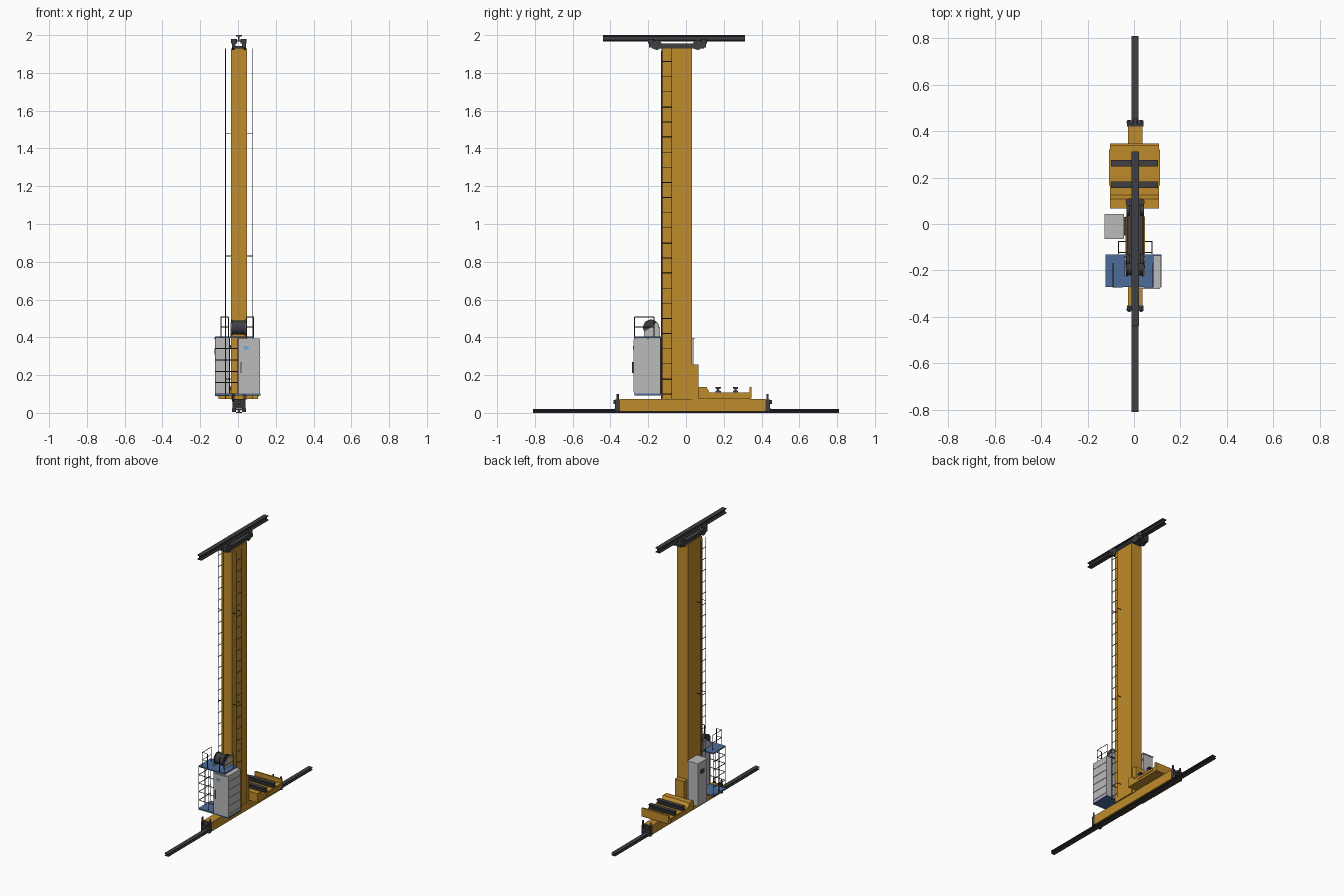
import bpy, bmesh
from math import pi, sin, cos
from mathutils import Vector, Matrix

if "Cube" in bpy.data.objects:
    bpy.data.objects.remove(bpy.data.objects["Cube"])


def material(name, rgb):
    m = bpy.data.materials.new(name)
    m.diffuse_color = (*rgb, 1)
    m.use_nodes = True
    m.node_tree.nodes["Principled BSDF"].inputs["Base Color"].default_value = m.diffuse_color
    return m


ORANGE = material("orange_paint", (0.52, 0.26, 0.025))
DARK = material("dark_steel", (0.05, 0.05, 0.055))
BLUE = material("blue_paint", (0.075, 0.15, 0.32))
GREY = material("light_grey", (0.5, 0.5, 0.5))
SCREEN = material("screen_blue", (0.15, 0.4, 0.7))


def finish(name, bm, mat, smooth=False):
    bmesh.ops.recalc_face_normals(bm, faces=bm.faces[:])
    me = bpy.data.meshes.new(name)
    bm.to_mesh(me)
    bm.free()
    if smooth:
        me.shade_smooth()
        me.set_sharp_from_angle(angle=pi / 5)
    me.materials.append(mat)
    ob = bpy.data.objects.new(name, me)
    bpy.context.collection.objects.link(ob)
    return ob


def boxes(name, spans, mat):
    bm = bmesh.new()
    for x0, x1, y0, y1, z0, z1 in spans:
        m = Matrix.Translation(((x0 + x1) / 2, (y0 + y1) / 2, (z0 + z1) / 2))
        bmesh.ops.create_cube(bm, size=1, matrix=m @ Matrix.Diagonal((x1 - x0, y1 - y0, z1 - z0, 1)))
    return finish(name, bm, mat)


def rods(name, segs, r, mat, sides=6):
    bm = bmesh.new()
    for a, b in segs:
        a, b = Vector(a), Vector(b)
        d = b - a
        rot = d.to_track_quat('Z', 'Y').to_matrix().to_4x4()
        bmesh.ops.create_cone(bm, cap_ends=True, segments=sides, radius1=r, radius2=r,
                              depth=d.length, matrix=Matrix.Translation((a + b) / 2) @ rot)
    return finish(name, bm, mat, True)


def prism(name, pts, axis, a, b, mat):
    # profile is (x, z) when swept on y, (y, z) when swept on x
    bm = bmesh.new()
    put = (lambda p: (p[0], a, p[1])) if axis == 'y' else (lambda p: (a, p[0], p[1]))
    f = bm.faces.new([bm.verts.new(put(p)) for p in pts])
    g = bmesh.ops.extrude_face_region(bm, geom=[f])
    v = Vector((0, b - a, 0)) if axis == 'y' else Vector((b - a, 0, 0))
    bmesh.ops.translate(bm, vec=v, verts=[e for e in g['geom'] if isinstance(e, bmesh.types.BMVert)])
    return finish(name, bm, mat)


def i_profile(c, z0, z1, w, web, flange):
    half = [(w, z0), (w, z0 + flange), (web, z0 + flange * 1.3), (web, z1 - flange * 1.3),
            (w, z1 - flange), (w, z1)]
    return [(c + x, z) for x, z in half] + [(c - x, z) for x, z in reversed(half)]


CX = 0.005

# Floor and ceiling rails
prism("floor_rail", i_profile(CX, 0, 0.02, 0.015, 0.005, 0.005), 'y', -0.81, 0.81, DARK)
prism("ceiling_rail", i_profile(CX, 1.965, 2.0, 0.016, 0.004, 0.006), 'y', -0.44, 0.312, DARK)

# Base beam, straddling the rail
boxes("base_beam", [(-0.025, 0.037, -0.35, 0.42, 0.022, 0.073),
                    (-0.025, -0.013, -0.35, 0.42, 0.008, 0.022),
                    (0.025, 0.037, -0.35, 0.42, 0.008, 0.022)], ORANGE)

# End guide brackets, bumpers and rollers at both ends of the base
for tag, y, s in (("front", -0.35, -1), ("rear", 0.42, 1)):
    def span(x0, x1, d0, d1, z0, z1):
        e = sorted((y + s * d0, y + s * d1))
        return (x0, x1, e[0], e[1], z0, z1)
    boxes(tag + "_guide_bracket", [span(-0.022, 0.034, 0, 0.01, 0.022, 0.07),
                                   span(-0.03, -0.02, 0, 0.025, 0.01, 0.07),
                                   span(0.03, 0.04, 0, 0.025, 0.01, 0.07),
                                   span(-0.03, 0.04, 0.01, 0.025, 0.03, 0.045)], DARK)
    rods(tag + "_guide_rollers", [((CX + k * 0.026, y + s * 0.018, 0.006), (CX + k * 0.026, y + s * 0.018, 0.024))
                                  for k in (-1, 1)], 0.011, DARK, 20)
    rods(tag + "_bumper", [((CX, y + s * 0.005, 0.058), (CX, y + s * 0.035, 0.058))], 0.01, DARK, 20)
    rods(tag + "_bracket_pins", [((CX + k * 0.03, y + s * 0.012, 0.06), (CX + k * 0.03, y + s * 0.012, 0.1))
                                 for k in (-1, 1)], 0.006, DARK, 12)

# Mast with guide strips on its front and foot block behind
boxes("mast", [(-0.037, 0.047, -0.125, 0.032, 0.07, 1.93)], ORANGE)
boxes("mast_guide_strips", [(-0.037, -0.027, -0.132, -0.125, 0.07, 1.915),
                            (0.037, 0.047, -0.132, -0.125, 0.07, 1.915)], ORANGE)
boxes("mast_foot_block", [(-0.03, 0.04, 0.032, 0.067, 0.07, 0.255)], ORANGE)

# Head carriage with rollers gripping the ceiling rail
boxes("head_plate", [(-0.03, 0.04, -0.18, 0.095, 1.93, 1.943),
                     (-0.033, -0.025, -0.13, 0.04, 1.943, 1.956),
                     (0.035, 0.043, -0.13, 0.04, 1.943, 1.956)], DARK)
ys = (-0.155, 0.062)
rods("head_wheels", [((CX + k * 0.024, y, 1.948), (CX + k * 0.038, y, 1.948)) for y in ys for k in (-1, 1)],
     0.026, DARK, 24)
ends = (-0.185, 0.095)
rods("head_guide_rollers", [((CX + k * 0.025, y, 1.955), (CX + k * 0.025, y, 1.98)) for y in ends for k in (-1, 1)],
     0.016, DARK, 20)
boxes("head_roller_arms", [(CX + k * 0.027 - 0.01, CX + k * 0.027 + 0.01, y - 0.012, y + 0.012, 1.935, 1.956)
                           for y in ends for k in (-1, 1)], DARK)

# Ladders on both sides of the mast, with wall brackets and curved hoops
for tag, x, wall in (("left", -0.066, -0.037), ("right", 0.078, 0.047)):
    segs = [((x, y, 0.075), (x, y, 1.93)) for y in (-0.127, -0.075)]
    segs += [((x, -0.127, 0.1 + 0.08 * i), (x, -0.075, 0.1 + 0.08 * i)) for i in range(23)]
    for z in (0.18, 0.83, 1.48):
        segs += [((x, y, z), (wall, y, z)) for y in (-0.123, -0.075)]
    rods(tag + "_ladder", segs, 0.0022, DARK)

# Load tray behind the mast with two roller bars
prism("load_tray", [(0.067, 0.073), (0.067, 0.137), (0.108, 0.137), (0.125, 0.108), (0.335, 0.108),
                    (0.335, 0.137), (0.347, 0.137), (0.347, 0.078), (0.34, 0.073)], 'x', -0.104, 0.107, ORANGE)
boxes("tray_side_strips", [(-0.108, -0.104, 0.165, 0.32, 0.088, 0.102),
                           (0.107, 0.111, 0.165, 0.32, 0.088, 0.102)], ORANGE)
for tag, y in (("front", 0.17), ("rear", 0.262)):
    prism(tag + "_load_bar", [(p, z) for p, z in i_profile(y, 0.108, 0.137, 0.014, 0.006, 0.008)],
          'x', -0.1, 0.103, DARK)

# Side control cabinet
boxes("side_cabinet", [(-0.122, -0.045, -0.06, 0.04, 0.09, 0.39)], GREY)
boxes("side_cabinet_cap", [(-0.126, -0.042, -0.064, 0.044, 0.39, 0.397)], GREY)
boxes("side_cabinet_mounts", [(-0.045, -0.037, -0.05, 0.03, z, z + 0.02) for z in (0.12, 0.34)], DARK)
boxes("side_cabinet_screen", [(-0.124, -0.122, -0.03, 0.01, 0.31, 0.34)], DARK)

# Operator platform: floor, frame and deck above
boxes("platform_floor", [(-0.122, 0.118, -0.272, -0.132, 0.093, 0.103)], BLUE)
boxes("platform_deck", [(-0.122, 0.085, -0.272, -0.132, 0.396, 0.404)], BLUE)

# Front control cabinet with door, screen and ribs
boxes("front_cabinet", [(0.002, 0.116, -0.274, -0.136, 0.103, 0.394)], GREY)
boxes("front_cabinet_door", [(0.008, 0.111, -0.279, -0.274, 0.11, 0.388)], GREY)
boxes("front_cabinet_screen", [(0.028, 0.055, -0.281, -0.279, 0.335, 0.355)], SCREEN)
boxes("front_cabinet_handle", [(0.014, 0.018, -0.285, -0.279, 0.21, 0.27)], DARK)
boxes("front_cabinet_ribs", [(0.116, 0.119, -0.27, -0.14, z, z + 0.004)
                             for z in (0.12, 0.177, 0.234, 0.291, 0.348)], GREY)

# Cage around the open side of the platform
L, F, B = -0.12, -0.27, -0.135
cage = [((x, y, 0.1), (x, y, 0.4)) for x, y in ((L, F), (L, B), (L, -0.2), (-0.045, F), (0, F))]
for i in range(1, 5):
    z = 0.1 + 0.06 * i
    cage += [((L, F, z), (0, F, z)), ((L, F, z), (L, B, z))]
rods("platform_cage", cage, 0.0025, DARK)

# Guard rail on the deck
L, R, F, B, Z = -0.09, 0.082, -0.272, -0.17, 0.508
rail = [((x, y, 0.4), (x, y, Z)) for x, y in ((L, F), (L, B), (R, F), (R, B), (-0.05, F), (0.045, F))]
for z in (0.455, Z):
    rail += [((L, F, z), (L, B, z)), ((R, F, z), (R, B, z))]
rail += [((L, F, Z), (-0.05, F, Z)), ((0.045, F, Z), (R, F, Z)),
         ((L, F, 0.455), (-0.05, F, 0.455)), ((0.045, F, 0.455), (R, F, 0.455))]
rods("deck_guard_rail", rail, 0.002, DARK)

# Hoist drum with flanges on a grey stand
rods("hoist_drum", [((-0.03, -0.185, 0.452), (0.038, -0.185, 0.452))], 0.036, DARK, 32)
rods("hoist_flanges", [((x, -0.185, 0.452), (x + 0.006, -0.185, 0.452)) for x in (-0.034, 0.034)], 0.042, DARK, 32)
stand = [(-0.222, 0.404), (-0.137, 0.404), (-0.137, 0.455)] + \
        [(-0.185 + 0.04 * cos(a), 0.45 + 0.04 * sin(a)) for a in (0, 0.4, 0.8)] + [(-0.185, 0.452), (-0.222, 0.43)]
for tag, x in (("left", -0.041), ("right", 0.04)):
    prism("hoist_stand_" + tag, stand, 'x', x, x + 0.007, GREY)
